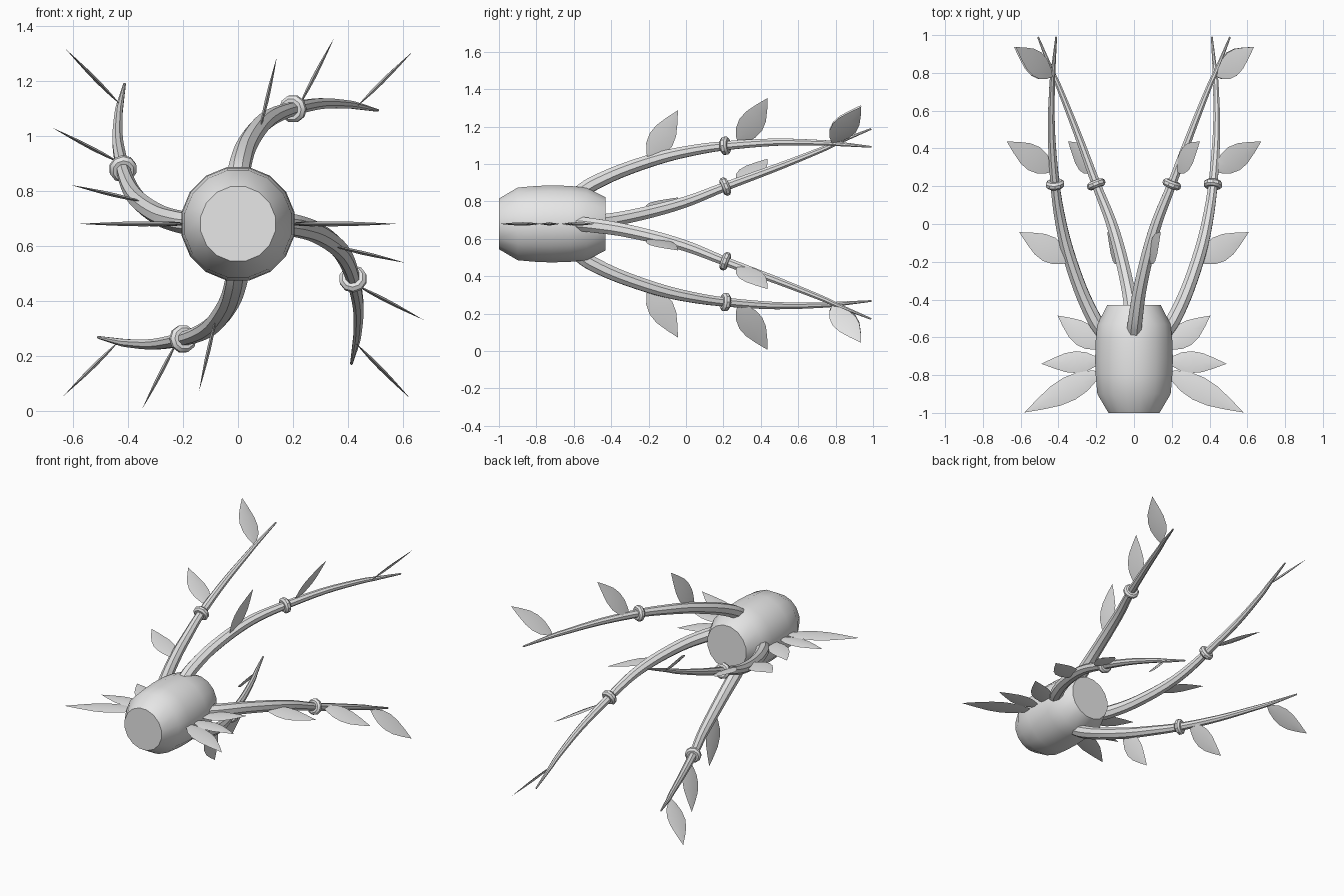
import bpy, bmesh, math
from mathutils import Vector, Matrix

if "Cube" in bpy.data.objects:
    bpy.data.objects.remove(bpy.data.objects["Cube"])

CZ = 0.68  # height of the body's axis
grey = bpy.data.materials.new("plain_grey")
grey.diffuse_color = (0.8, 0.8, 0.8, 1)
grey.use_nodes = True
grey.node_tree.nodes["Principled BSDF"].inputs["Base Color"].default_value = grey.diffuse_color


def finish(name, bm, angle=35):
    bmesh.ops.recalc_face_normals(bm, faces=bm.faces)
    me = bpy.data.meshes.new(name)
    bm.to_mesh(me)
    bm.free()
    me.materials.append(grey)
    ob = bpy.data.objects.new(name, me)
    bpy.context.collection.objects.link(ob)
    bpy.ops.object.select_all(action='DESELECT')
    ob.select_set(True)
    bpy.context.view_layer.objects.active = ob
    bpy.ops.object.shade_smooth_by_angle(angle=math.radians(angle))
    return ob


def sweep(name, rings, sides, closed=False):
    """Skin rings given as (centre, axis u, axis v, radius)."""
    bm = bmesh.new()
    loops = []
    for c, u, v, r in rings:
        loops.append([bm.verts.new(c + r * (u * math.cos(a) + v * math.sin(a)))
                      for a in (math.tau * (i + 0.5) / sides for i in range(sides))])
    pairs = list(zip(loops, loops[1:] + loops[:1])) if closed else list(zip(loops, loops[1:]))
    for a, b in pairs:
        for i in range(sides):
            j = (i + 1) % sides
            bm.faces.new((a[i], a[j], b[j], b[i]))
    if not closed:
        bm.faces.new(loops[0])
        bm.faces.new(loops[-1])
    return finish(name, bm)


def leaf(name, base, tip, side, width, thick=0.007):
    """Flat lens-shaped leaf lying in the plane of its length and side vectors."""
    base, tip = Vector(base), Vector(tip)
    along = tip - base
    n = along.cross(side).normalized()
    s = n.cross(along).normalized()
    shape = [(0.1, 0.45), (0.25, 0.85), (0.42, 1), (0.6, 0.87), (0.8, 0.47)]
    bm = bmesh.new()
    a, z = bm.verts.new(base), bm.verts.new(tip)
    rows = []
    for t, w in shape:
        c = base + along * t
        rows.append([bm.verts.new(p) for p in (c + s * w * width, c + n * w * thick,
                                               c - s * w * width, c - n * w * thick)])
    for i in range(4):
        j = (i + 1) % 4
        bm.faces.new((a, rows[0][i], rows[0][j]))
        bm.faces.new((z, rows[-1][j], rows[-1][i]))
        for p, q in zip(rows, rows[1:]):
            bm.faces.new((p[i], p[j], q[j], q[i]))
    return finish(name, bm)


def catmull(pts, steps=4):
    ext = [2 * pts[0] - pts[1]] + pts + [2 * pts[-1] - pts[-2]]
    out = []
    for i in range(1, len(ext) - 2):
        p0, p1, p2, p3 = ext[i - 1:i + 3]
        for k in range(steps):
            t = k / steps
            out.append(0.5 * (2 * p1 + (p2 - p0) * t + (2 * p0 - 5 * p1 + 4 * p2 - p3) * t * t
                              + (3 * p1 - p0 - 3 * p2 + p3) * t ** 3))
    return out + [pts[-1]]


X, Y, Z = Vector((1, 0, 0)), Vector((0, 1, 0)), Vector((0, 0, 1))

# Barrel body along y
profile = [(-1, 0.138), (-0.9, 0.198), (-0.8, 0.207), (-0.72, 0.21), (-0.62, 0.207),
           (-0.53, 0.197), (-0.43, 0.145)]
sweep("body", [(Vector((0, y, CZ)), X, Z, r) for y, r in profile], 16)

# Flat leaves on both sides of the body
for side, sx in (("left", -1), ("right", 1)):
    for i, (bx, by, tx, ty, w) in enumerate([(0.17, -0.78, 0.58, -0.998, 0.066),
                                             (0.17, -0.725, 0.49, -0.74, 0.058),
                                             (0.17, -0.66, 0.405, -0.485, 0.064)]):
        leaf(f"body_leaf_{side}_{i + 1}", (sx * bx, by, CZ), (sx * tx, ty, CZ), Y, w, 0.009)

# Four curling arms, each turned a quarter about the body's axis
# path: x, y, height above axis, tube radius
path = [(0, -0.57, 0.165, 0.042), (0.008, -0.5, 0.213, 0.041), (0.03, -0.35, 0.282, 0.038),
        (0.075, -0.15, 0.35, 0.035), (0.125, 0.02, 0.39, 0.031), (0.2, 0.21, 0.418, 0.026),
        (0.3, 0.48, 0.437, 0.021), (0.395, 0.72, 0.434, 0.016), (0.435, 0.81, 0.428, 0.013),
        (0.508, 0.99, 0.412, 0.005)]
smooth = catmull([Vector(p) for p in path])
for k, label in enumerate(("top", "right", "bottom", "left")):
    turn = Matrix.Translation((0, 0, CZ)) @ Matrix.Rotation(k * math.pi / 2, 4, 'Y')
    pts = [(turn @ Vector((p[0], p[1], p[2])), p[3]) for p in smooth]
    rings = []
    for i, (c, r) in enumerate(pts):
        t = (pts[min(i + 1, len(pts) - 1)][0] - pts[max(i - 1, 0)][0]).normalized()
        u = t.cross(turn.to_3x3() @ Z).normalized()
        rings.append((c, u, u.cross(t), r))
    sweep(f"{label}_arm", rings, 8)

    # Ring-shaped knot part way along the arm
    c, u, v, _ = rings[20]
    t = u.cross(v)
    knot = []
    for i in range(10):
        a = math.tau * i / 10
        d = u * math.cos(a) + v * math.sin(a)
        knot.append((c + d * 0.031, d, t, 0.021))
    sweep(f"{label}_arm_knot", knot, 8, closed=True)

    # Three leaves pointing outward and back
    for i, (x, y, h) in enumerate([(0.078, -0.2, 0.335), (0.22, 0.28, 0.425), (0.436, 0.78, 0.43)]):
        base = Vector((x, y, h))
        out = Vector((x, 0, h)).normalized()
        tip = base + out * 0.28 + Y * 0.157
        leaf(f"{label}_arm_leaf_{i + 1}", turn @ base, turn @ tip, Y, 0.07)
